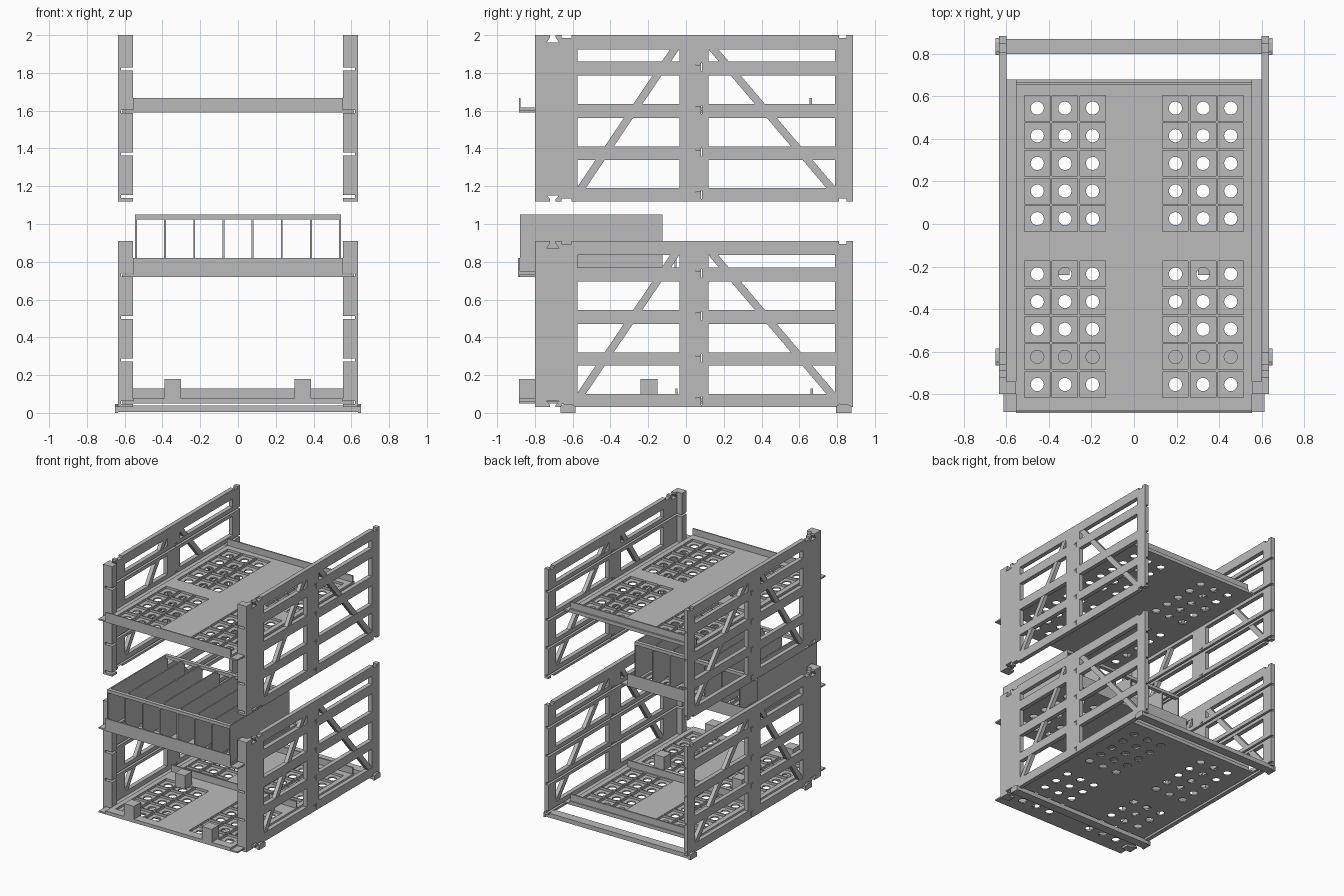
import bpy, bmesh, math
from mathutils import Matrix, Vector

if "Cube" in bpy.data.objects:
    bpy.data.objects.remove(bpy.data.objects["Cube"], do_unlink=True)

grey = bpy.data.materials.new("plain_grey")
grey.use_nodes = True
GREY = (0.5, 0.5, 0.5, 1)
grey.diffuse_color = GREY
grey.node_tree.nodes["Principled BSDF"].inputs["Base Color"].default_value = GREY


def finish(name, bm, helper=False):
    bmesh.ops.recalc_face_normals(bm, faces=bm.faces)
    mesh = bpy.data.meshes.new(name)
    bm.to_mesh(mesh)
    bm.free()
    mesh.materials.append(grey)
    ob = bpy.data.objects.new(name, mesh)
    bpy.context.collection.objects.link(ob)
    ob.hide_render = helper
    ob.hide_viewport = helper
    return ob


def add_box(bm, x, y, z, angle=0):
    """Box from three (low, high) ranges, optionally tilted about x."""
    mid = Vector([(a + b) / 2 for a, b in (x, y, z)])
    size = [b - a for a, b in (x, y, z)]
    mat = Matrix.Translation(mid) @ Matrix.Rotation(angle, 4, 'X') @ Matrix.Diagonal((*size, 1))
    bmesh.ops.create_cube(bm, size=1, matrix=mat)


def box(name, x, y, z):
    bm = bmesh.new()
    add_box(bm, x, y, z)
    return finish(name, bm)


def add_prism(bm, points, offset):
    face = bm.faces.new([bm.verts.new(p) for p in points])
    new = bmesh.ops.extrude_face_region(bm, geom=[face])["geom"]
    bmesh.ops.translate(bm, vec=offset, verts=[v for v in new if isinstance(v, bmesh.types.BMVert)])


def boolean(ob, cutter, operation='DIFFERENCE'):
    mod = ob.modifiers.new(cutter.name, 'BOOLEAN')
    mod.object, mod.operation, mod.solver = cutter, operation, 'EXACT'


SLOTS = (0.025, 0.25, 0.475, 0.70)
WINDOWS = ((0.07, 0.22), (0.29, 0.44), (0.515, 0.665), (0.74, 0.805))
HEIGHT = 0.88


def side_panel(name, side, base):
    def X(a, b):
        return tuple(sorted((side * a, side * b)))

    # L-shaped panel with a front flange
    bm = bmesh.new()
    outline = [(0.635, -0.8), (0.635, 0.885), (0.6, 0.885), (0.6, -0.74), (0.555, -0.74), (0.555, -0.8)]
    add_prism(bm, [(side * x, y, base) for x, y in outline], (0, 0, HEIGHT))
    panel = finish(name, bm)

    # window openings
    bm = bmesh.new()
    for low, high in WINDOWS:
        for y in ((-0.575, -0.035), (0.12, 0.79)):
            add_box(bm, X(0.5, 0.7), y, (base + low, base + high))
    boolean(panel, finish(name + "_window_cutter", bm, True))

    # diagonal braces
    bm = bmesh.new()
    for ya, yb in ((-0.555, -0.06), (0.77, 0.145)):
        run, rise = yb - ya, 0.735
        mid_y, mid_z, half = (ya + yb) / 2, base + 0.4375, math.hypot(run, rise) / 2 + 0.012
        add_box(bm, X(0.602, 0.633), (mid_y - 0.02, mid_y + 0.02),
                (mid_z - half, mid_z + half), -math.atan2(run, rise))
    boolean(panel, finish(name + "_braces", bm, True), 'UNION')

    # shelf grooves, locking slits and stacking notches
    bm = bmesh.new()
    for slot in SLOTS:
        z = base + slot
        add_box(bm, X(0.5, 0.62), (-0.95, 0.95), (z - 0.008, z + 0.008))
    boolean(panel, finish(name + "_groove_cutter", bm, True))
    bm = bmesh.new()
    for slot in SLOTS:
        z = base + slot + 0.01
        add_box(bm, X(0.5, 0.7), (0.08, 0.084), (z - 0.022, z + 0.022))
        add_box(bm, X(0.5, 0.7), (0.05, 0.078), (z + 0.012, z + 0.015))
    for edge, inward, depth in ((base + HEIGHT, -1, 0.04), (base, 1, 0.032)):
        dovetail = [(-0.72, -0.01), (-0.72, 0.012), (-0.738, depth),
                    (-0.672, depth), (-0.69, 0.012), (-0.69, -0.01)]
        add_prism(bm, [(side * 0.5, y, edge + inward * d) for y, d in dovetail], (side * 0.2, 0, 0))
        for y in ((-0.66, -0.605), (0.81, 0.85)):
            add_box(bm, X(0.5, 0.7), y, (edge - 0.016, edge + 0.016))
    boolean(panel, finish(name + "_notch_cutter", bm, True))


for level, base in (("lower", 0.03), ("upper", 1.12)):
    for label, side in (("left", 1), ("right", -1)):
        side_panel(f"{level}_{label}_panel", side, base)

FRONT_ROWS = [-0.755 + 0.13 * i for i in range(5)]
BACK_ROWS = [0.025 + 0.13 * i for i in range(5)]
COLUMNS = [s * (0.195 + 0.13 * i) for s in (-1, 1) for i in range(3)]


def shelf(name, z, back, rows):
    """Tongued plate with square pockets, each drilled through."""
    bm = bmesh.new()
    top, tongue = z + 0.028, z + 0.012
    section = [(-0.615, z), (0.615, z), (0.615, tongue), (0.555, tongue),
               (0.555, top), (-0.555, top), (-0.555, tongue), (-0.615, tongue)]
    add_prism(bm, [(x, -0.885, h) for x, h in section], (0, back + 0.885, 0))
    plate = finish(name, bm)
    pockets, holes = bmesh.new(), bmesh.new()
    for x in COLUMNS:
        for y in rows:
            add_box(pockets, (x - 0.06, x + 0.06), (y - 0.06, y + 0.06), (z + 0.01, z + 0.05))
            bmesh.ops.create_cone(holes, cap_ends=True, segments=20, radius1=0.031, radius2=0.031,
                                  depth=0.1, matrix=Matrix.Translation((x, y, z)))
    boolean(plate, finish(name + "_pocket_cutter", pockets, True))
    boolean(plate, finish(name + "_hole_cutter", holes, True))


WIDE = (-0.555, 0.555)
# upper shelf with front and back lips
shelf("upper_shelf", 1.589, 0.68, FRONT_ROWS + BACK_ROWS)
box("upper_shelf_front_lip", WIDE, (-0.885, -0.875), (1.589, 1.668))
box("upper_shelf_back_lip", WIDE, (0.655, 0.667), (1.61, 1.668))

# lower shelf with lips and support tabs
shelf("lower_shelf", 0.049, 0.68, FRONT_ROWS + BACK_ROWS)
box("lower_shelf_back_lip", WIDE, (0.66, 0.672), (0.07, 0.13))
box("lower_shelf_middle_lip", WIDE, (-0.055, -0.045), (0.07, 0.13))
for x in (-0.39, 0.3):
    for y in (-0.885, -0.24):
        box("support_tab", (x, x + 0.087), (y, y + 0.09), (0.07, 0.18))

# half-depth tray carrying the open divider rack
shelf("rack_tray", 0.72, -0.05, FRONT_ROWS)
box("rack_tray_front_lip", WIDE, (-0.89, -0.88), (0.72, 0.82))
box("rack_tray_back_lip", WIDE, (-0.06, -0.05), (0.74, 0.82))
for i in range(8):
    x = -0.54 + i * 1.08 / 7
    box("rack_divider", (x - 0.005, x + 0.005), (-0.88, -0.125), (0.747, 1.05))
for y in (-0.88, -0.155):
    box("rack_top_rail", (-0.545, 0.545), (y, y + 0.03), (1.025, 1.05))

# base crossbars with end feet
for y in (-0.625, 0.835):
    box("base_crossbar", (-0.645, 0.645), (y - 0.036, y + 0.036), (0.005, 0.04))
    for s in (-1, 1):
        bm = bmesh.new()
        foot = [(-0.04, 0), (0.04, 0), (0.04, 0.035), (0.02, 0.046), (-0.02, 0.046), (-0.04, 0.035)]
        add_prism(bm, [(s * 0.636, y + a, h) for a, h in foot], (s * 0.016, 0, 0))
        finish("base_foot", bm)
